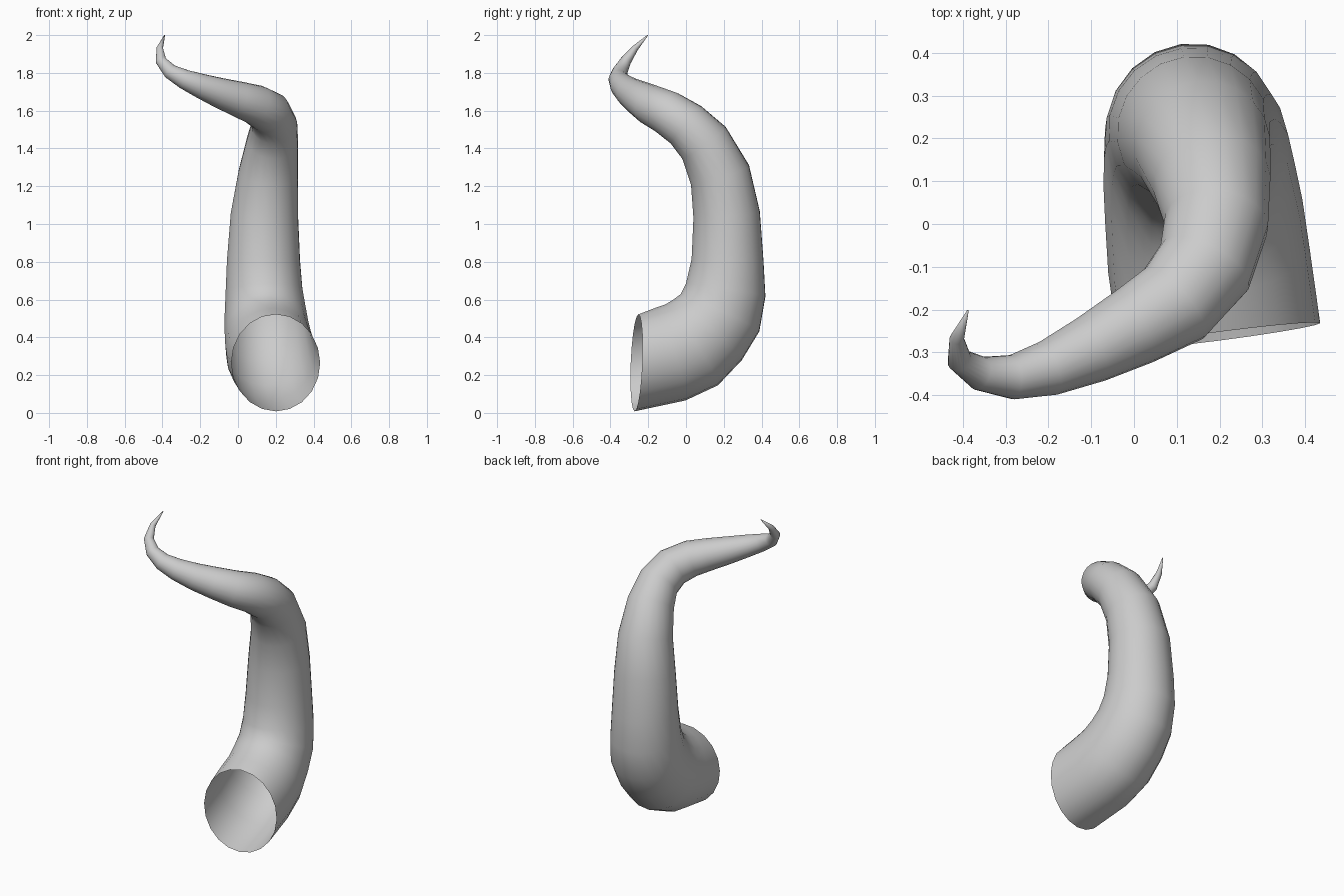
import bpy, bmesh, math
from mathutils import Vector

SIDES = 20

# Centre line of the horn: x, y, z, side radius, depth radius
PATH = [
    (0.20, -0.262, 0.265, 0.237, 0.257),
    (0.175, -0.085, 0.31, 0.237, 0.258),
    (0.163, 0.03, 0.36, 0.232, 0.256),
    (0.152, 0.115, 0.44, 0.225, 0.243),
    (0.145, 0.18, 0.53, 0.217, 0.232),
    (0.138, 0.21, 0.65, 0.205, 0.215),
    (0.135, 0.22, 0.81, 0.195, 0.192),
    (0.140, 0.215, 1.05, 0.180, 0.178),
    (0.160, 0.180, 1.26, 0.160, 0.163),
    (0.182, 0.095, 1.43, 0.138, 0.143),
    (0.192, 0.0, 1.525, 0.122, 0.128),
    (0.165, -0.10, 1.59, 0.115, 0.118),
    (0.095, -0.185, 1.63, 0.107, 0.107),
    (0.0, -0.24, 1.662, 0.094, 0.094),
    (-0.10, -0.293, 1.695, 0.080, 0.080),
    (-0.20, -0.337, 1.732, 0.065, 0.065),
    (-0.285, -0.358, 1.767, 0.052, 0.052),
    (-0.36, -0.349, 1.808, 0.040, 0.040),
    (-0.408, -0.318, 1.865, 0.029, 0.029),
    (-0.414, -0.268, 1.932, 0.017, 0.017),
    (-0.388, -0.202, 2.0, 0.002, 0.002),
]
pts = [Vector(p[:3]) for p in PATH]


def tangent(i):
    if i == 0:
        return Vector((-0.13, 1, -0.04)).normalized()
    if i == len(pts) - 1:
        return (pts[i] - pts[i - 1]).normalized()
    return ((pts[i] - pts[i - 1]).normalized()
            + (pts[i + 1] - pts[i]).normalized()).normalized()


# Sweep rings along the path with a twist-free frame, base left open
bm = bmesh.new()
rings = []
t = tangent(0)
u = Vector((1, 0, 0))
for i, p in enumerate(PATH):
    new_t = tangent(i)
    u = t.rotation_difference(new_t) @ u
    t = new_t
    u = (u - t * u.dot(t)).normalized()
    v = u.cross(t)
    rings.append([bm.verts.new(pts[i] + u * (p[3] * math.cos(a)) + v * (p[4] * math.sin(a)))
                  for a in (2 * math.pi * k / SIDES for k in range(SIDES))])
for a, b in zip(rings, rings[1:]):
    for k in range(SIDES):
        n = (k + 1) % SIDES
        bm.faces.new((a[k], b[k], b[n], a[n]))
# Pointed tip
bm.faces.new(rings[-1])
bmesh.ops.recalc_face_normals(bm, faces=bm.faces)
for f in bm.faces:
    f.smooth = True

mesh = bpy.data.meshes.new("horn")
bm.to_mesh(mesh)
bm.free()
horn = bpy.data.objects.new("horn", mesh)
bpy.context.collection.objects.link(horn)
